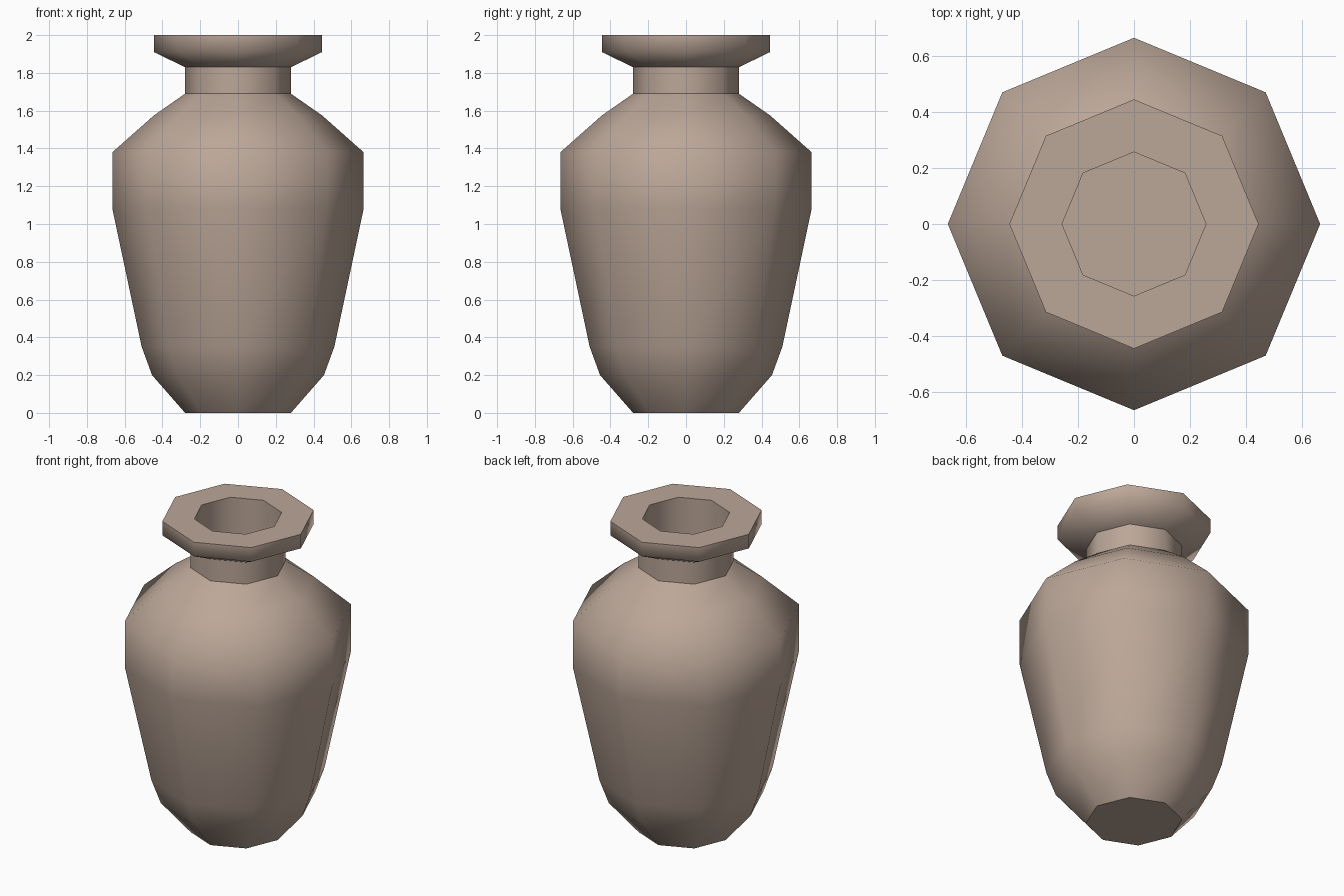
import bpy
import bmesh
from math import cos, sin, tau

cube = bpy.data.objects.get("Cube")
if cube:
    bpy.data.objects.remove(cube, do_unlink=True)

SIDES = 8

# Fired clay, the single colour
clay = bpy.data.materials.new("clay")
clay.use_nodes = True
colour = (0.50, 0.385, 0.315, 1)
clay.diffuse_color = colour
clay.node_tree.nodes["Principled BSDF"].inputs["Base Color"].default_value = colour

# Outline as radius, height, hard edge: foot, belly, shoulder, neck, lip, mouth
outline = [
    (0.28, 0.0, True),
    (0.455, 0.2, False),
    (0.51, 0.35, False),
    (0.665, 1.08, False),
    (0.665, 1.38, False),
    (0.445, 1.575, False),
    (0.28, 1.69, True),
    (0.28, 1.83, True),
    (0.445, 1.91, False),
    (0.445, 2.0, True),
    (0.257, 2.0, True),
    (0.257, 1.66, True),
]


def lathe(name, outline, sides):
    """Spin the outline into rings, bridge them and cap both ends."""
    bm = bmesh.new()
    rings = []
    for radius, height, _ in outline:
        rings.append([bm.verts.new((radius * cos(tau * i / sides),
                                    radius * sin(tau * i / sides), height))
                      for i in range(sides)])
    for low, high in zip(rings, rings[1:]):
        for i in range(sides):
            j = (i + 1) % sides
            bm.faces.new((low[i], low[j], high[j], high[i]))
    bm.faces.new(rings[0][::-1])
    bm.faces.new(rings[-1])
    for face in bm.faces:
        face.smooth = True
    # Keep the hard rings crisp
    for ring, (_, _, hard) in zip(rings, outline):
        for i in range(sides):
            edge = bm.edges.get((ring[i], ring[(i + 1) % sides]))
            edge.smooth = not hard
    mesh = bpy.data.meshes.new(name)
    bm.to_mesh(mesh)
    bm.free()
    obj = bpy.data.objects.new(name, mesh)
    bpy.context.collection.objects.link(obj)
    return obj


vase = lathe("vase", outline, SIDES)
vase.data.materials.append(clay)
